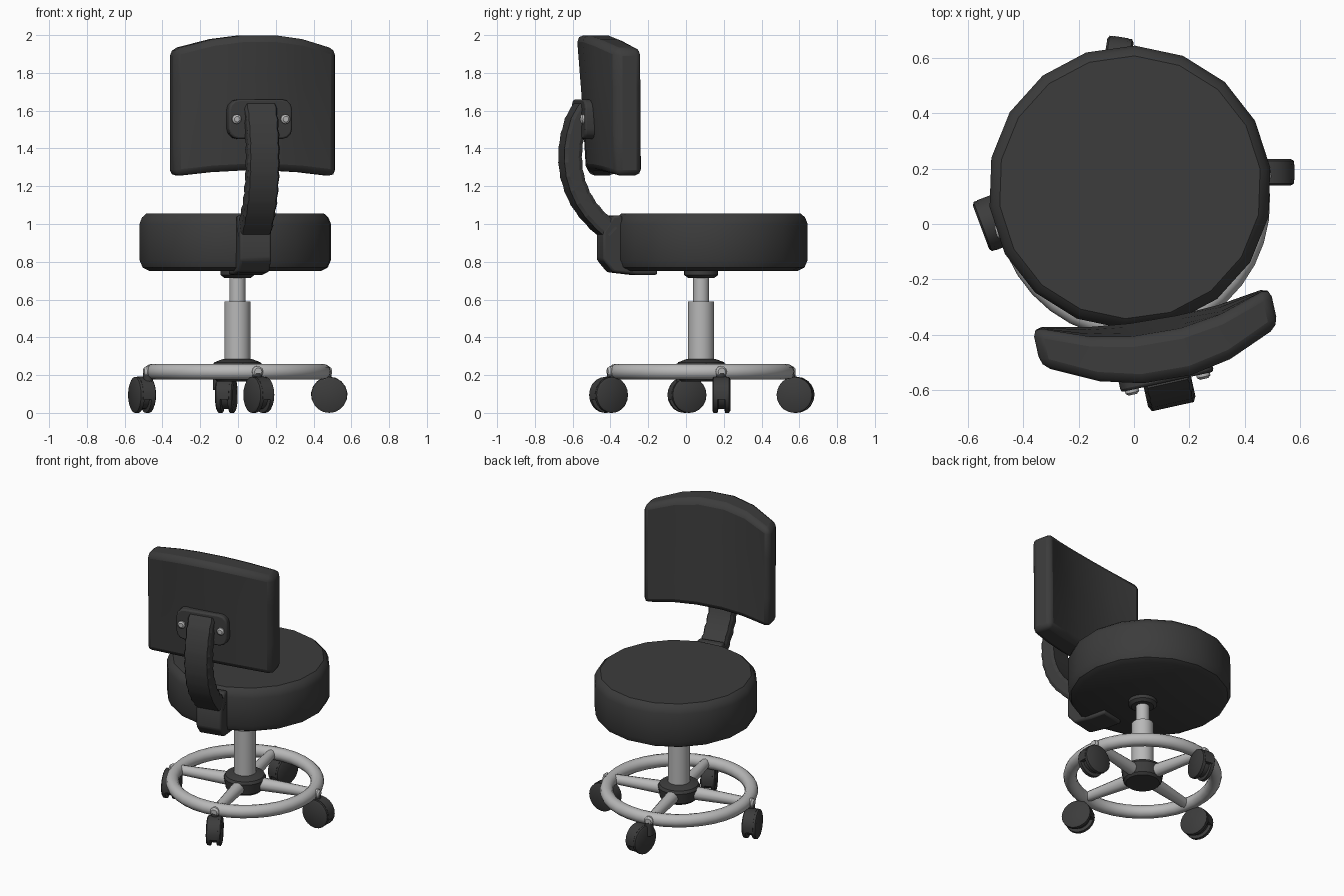
import bpy, bmesh
from math import sin, cos, pi, radians
from mathutils import Matrix, Vector

if "Cube" in bpy.data.objects:
    bpy.data.objects.remove(bpy.data.objects["Cube"])

TURN = radians(12.5)
# the whole chair is turned about its column
M = Matrix.Translation((-0.003, 0.08, 0)) @ Matrix.Rotation(TURN, 4, 'Z')


def material(name, v):
    m = bpy.data.materials.new(name)
    m.diffuse_color = (v, v, v, 1)
    m.use_nodes = True
    m.node_tree.nodes["Principled BSDF"].inputs["Base Color"].default_value = m.diffuse_color
    return m


DARK, METAL = material("dark", 0.045), material("metal", 0.48)


def finish(name, bm, mat, matrix=M, bevel=0, smooth=35):
    bm.transform(matrix)
    bmesh.ops.recalc_face_normals(bm, faces=bm.faces)
    me = bpy.data.meshes.new(name)
    bm.to_mesh(me)
    bm.free()
    ob = bpy.data.objects.new(name, me)
    bpy.context.collection.objects.link(ob)
    me.materials.append(mat)
    if bevel:
        b = ob.modifiers.new("bevel", 'BEVEL')
        b.width, b.segments, b.limit_method, b.angle_limit = bevel, 2, 'ANGLE', radians(40)
    bpy.ops.object.select_all(action='DESELECT')
    ob.select_set(True)
    bpy.context.view_layer.objects.active = ob
    bpy.ops.object.shade_smooth_by_angle(angle=radians(smooth))
    return ob


def loft(name, rings, mat, cyclic=False, **kw):
    bm = bmesh.new()
    vs = [[bm.verts.new(p) for p in r] for r in rings]
    n = len(vs[0])
    for a, b in zip(vs, vs[1:] + (vs[:1] if cyclic else [])):
        for i in range(n):
            j = (i + 1) % n
            bm.faces.new((a[i], a[j], b[j], b[i]))
    if not cyclic:
        bm.faces.new(vs[0])
        bm.faces.new(vs[-1])
    return finish(name, bm, mat, **kw)


def lathe(name, profile, mat, n=24, start=0, **kw):
    rings = [[(r * cos(start + 2 * pi * i / n), r * sin(start + 2 * pi * i / n), z)
              for i in range(n)] for r, z in profile]
    return loft(name, rings, mat, **kw)


def prism(name, outline, x0, x1, mat, **kw):
    return loft(name, [[(x, y, z) for y, z in outline] for x in (x0, x1)], mat, **kw)


# seat cushion, 18 sided
lathe("seat", [(0.46, 0.752), (0.495, 0.77), (0.512, 0.81), (0.512, 1.0), (0.498, 1.035), (0.475, 1.055)],
      DARK, 18, radians(75.5), matrix=M @ Matrix.Translation((0, 0.054, 0)))

# column, collar and hub
lathe("seat_collar", [(0.07, 0.715), (0.09, 0.73), (0.09, 0.76)], DARK)
lathe("gas_rod", [(0.042, 0.57), (0.042, 0.74)], METAL)
lathe("column", [(0.069, 0.25), (0.069, 0.59)], METAL)
lathe("hub", [(0.105, 0.165), (0.12, 0.18), (0.132, 0.25), (0.122, 0.268), (0.08, 0.284)], DARK)

# foot ring
rings = []
for i in range(36):
    a = 2 * pi * i / 36
    rings.append([((0.453 + 0.042 * cos(b)) * cos(a), (0.453 + 0.042 * cos(b)) * sin(a), 0.218 + 0.042 * sin(b))
                  for b in (2 * pi * k / 12 for k in range(12))])
loft("foot_ring", rings, METAL, cyclic=True)

# spokes and caster stems
for k in range(4):
    R = M @ Matrix.Rotation(k * pi / 2, 4, 'Z')
    lathe(f"spoke_{k}", [(0.044, 0.08), (0.032, 0.42), (0.03, 0.495), (0.02, 0.508)], METAL, 12,
          matrix=R @ Matrix.Translation((0, 0, 0.218)) @ Matrix.Rotation(pi / 2, 4, 'Y'))
    lathe(f"caster_stem_{k}", [(0.026, 0.12), (0.026, 0.21)], DARK, 12, matrix=R @ Matrix.Translation((0.485, 0, 0)))

# twin-wheel casters, each swivelled its own way: x, y, rolling direction
hood = [(0.097 * cos(a), 0.097 * sin(a)) for a in (radians(-15 + 21 * i) for i in range(11))]
for k, (x, y, roll) in enumerate([(0.483, 0.187, 0), (-0.062, 0.58, 81), (-0.508, 0.005, -69.5), (0.11, -0.41, -61)]):
    T = Matrix.Translation((x, y, 0.095)) @ Matrix.Rotation(radians(roll - 90), 4, 'Z')
    half = [(0.083, 0.048), (0.095, 0.041), (0.095, 0.02), (0.075, 0.016)]
    lathe(f"caster_wheels_{k}", half + [(r, -t) for r, t in half[::-1]], DARK, 20,
          matrix=T @ Matrix.Rotation(pi / 2, 4, 'Y'))
    prism(f"caster_hood_{k}", hood, -0.028, 0.028, DARK, matrix=T)

# curved backrest pad, deeper at the top than the bottom
X0 = -0.02
bm = bmesh.new()
bmesh.ops.create_cube(bm, size=2)
for axis, cuts in (((1, 0, 0), (-0.55, -0.2, 0.2, 0.55)), ((0, 0, 1), (-0.4, 0.4))):
    for c in cuts:
        bmesh.ops.bisect_plane(bm, geom=bm.verts[:] + bm.edges[:] + bm.faces[:],
                               plane_co=Vector(axis) * c, plane_no=axis)
for v in bm.verts:
    u, t, w = v.co
    h, bow = (w + 1) / 2, 1 - u * u
    y = -0.385 - (0.045 + 0.055 * h) * bow if t > 0 else -0.53 - (0.07 + 0.06 * h) * bow
    low, high = 1.252 + 0.032 * bow, 1.925 + 0.077 * bow
    v.co = (X0 + 0.435 * u, y - 0.022 * u, low + (high - low) * h)
finish("backrest", bm, DARK, bevel=0.035, smooth=40)

# mounting plate with two bolts
corner = 0.055
plate = []
for cx, cz, a0 in ((1, 1, 0), (-1, 1, 90), (-1, -1, 180), (1, -1, 270)):
    for d in (0, 30, 60, 90):
        a = radians(a0 + d)
        plate.append((X0 + cx * (0.172 - corner) + corner * cos(a), 1.555 + cz * (0.105 - corner) + corner * sin(a)))
loft("back_plate", [[(x, y, z) for x, z in plate] for y in (-0.59, -0.662)], DARK, bevel=0.01)
for s in (-1, 1):
    lathe(f"bolt_{s}", [(0.025, 0.64), (0.025, 0.672), (0.015, 0.68)], METAL, 12,
          matrix=M @ Matrix.Translation((X0 + s * 0.132, 0, 1.555)) @ Matrix.Rotation(pi / 2, 4, 'X'))

# ribbed arm sleeve swept along a bent path
path = [Vector((0, y, z)) for y, z in ((-0.635, 1.605), (-0.668, 1.55), (-0.69, 1.48), (-0.703, 1.41), (-0.705, 1.34),
        (-0.698, 1.27), (-0.679, 1.2), (-0.65, 1.135), (-0.61, 1.075), (-0.56, 1.02), (-0.50, 0.965))]
section = [(1, .6), (.88, 1), (-.88, 1), (-1, .6), (-1, -.6), (-.88, -1), (.88, -1), (1, -.6)]
rings = []
for i, p in enumerate(path):
    d = (path[min(i + 1, len(path) - 1)] - path[max(i - 1, 0)]).normalized()
    side = Vector((0, d.z, -d.y))
    for off, s in ((-0.012, 0.96), (0.012, 1.02)):
        rings.append([p + d * off + Vector((X0 + 0.086 * s * a, 0, 0)) + side * (0.048 * s * b) for a, b in section])
loft("arm_sleeve", rings, DARK, smooth=20)

# bracket hooking under the seat
prism("seat_bracket", [(-0.44, 1.045), (-0.49, 1.045), (-0.545, 0.96), (-0.545, 0.81), (-0.49, 0.745), (-0.36, 0.73),
      (-0.25, 0.73), (-0.25, 0.765), (-0.43, 0.775)], X0 - 0.085, X0 + 0.085, DARK, bevel=0.012)
